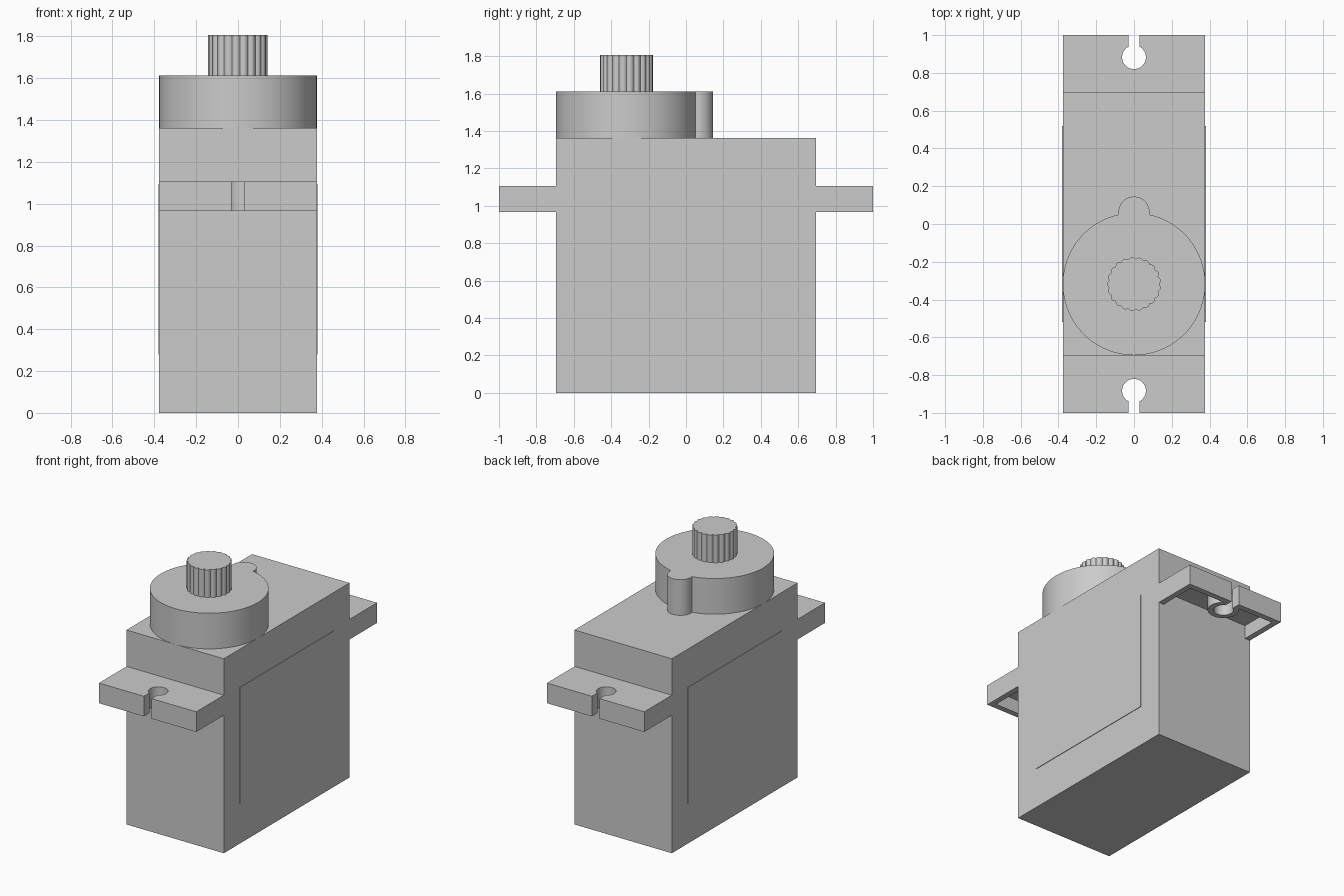
import bpy, bmesh
from math import sin, cos, pi, radians, asin, acos, sqrt

if "Cube" in bpy.data.objects:
    bpy.data.objects.remove(bpy.data.objects["Cube"])

W, L = 0.377, 0.695          # half width and half length of the case
GEAR_Y = -0.318              # output shaft position


def prism(name, outline, z0, z1, smooth=True):
    """Extrude a closed xy outline from z0 to z1."""
    bm = bmesh.new()
    face = bm.faces.new([bm.verts.new((x, y, z0)) for x, y in outline])
    top = bmesh.ops.extrude_face_region(bm, geom=[face])["geom"]
    for v in top:
        if isinstance(v, bmesh.types.BMVert):
            v.co.z = z1
    bmesh.ops.recalc_face_normals(bm, faces=bm.faces)
    mesh = bpy.data.meshes.new(name)
    bm.to_mesh(mesh)
    bm.free()
    if smooth:
        mesh.shade_smooth()
        mesh.set_sharp_from_angle(angle=radians(30))
    ob = bpy.data.objects.new(name, mesh)
    bpy.context.collection.objects.link(ob)
    return ob


def box(name, x0, x1, y0, y1, z0, z1):
    return prism(name, [(x0, y0), (x1, y0), (x1, y1), (x0, y1)], z0, z1, False)


def arc(cx, cy, r, a0, a1, n):
    return [(cx + r * cos(a0 + (a1 - a0) * i / n),
             cy + r * sin(a0 + (a1 - a0) * i / n)) for i in range(n + 1)]


def subtract(target, cutter):
    mod = target.modifiers.new("cut", 'BOOLEAN')
    mod.operation, mod.solver, mod.object = 'DIFFERENCE', 'EXACT', cutter
    cutter.hide_render = True
    cutter.hide_set(True)


def mirror(ob, axis):
    mod = ob.modifiers.new("mirror", 'MIRROR')
    mod.use_axis = [i == axis for i in range(3)]
    mod.use_mirror_merge = False


# Main case
box("case", -W, W, -L, L, 0, 1.362)

# Thin side stickers
sticker = box("side_sticker", W - 0.01, W + 0.004, -0.52, 0.52, 0.28, 1.095)
mirror(sticker, 0)

# Mounting ears: hollow underneath, ring around a keyhole slot
HOLE_Y, HOLE_R, SLOT = 0.883, 0.063, 0.03
ear = box("mounting_ear", -W, W, L - 0.005, 1.0, 0.966, 1.107)
pocket = box("pocket_cutter", -W + 0.04, W - 0.04, L, 0.96, 0.9, 1.06)
boss = prism("boss_cutter", arc(0, HOLE_Y, 0.1, 0, 2 * pi * 47 / 48, 47), 0.85, 1.2)
subtract(pocket, boss)
subtract(ear, pocket)
a = acos(SLOT / HOLE_R)
keyhole = prism("keyhole_cutter",
                arc(0, HOLE_Y, HOLE_R, pi - a, 2 * pi + a, 32)
                + [(SLOT, 1.1), (-SLOT, 1.1)], 0.8, 1.3)
subtract(ear, keyhole)
mirror(ear, 1)

# Round gear housing with a small bump behind it
R, r, d = W, 0.083, 0.38
along = (d * d + R * R - r * r) / (2 * d)
half = sqrt(R * R - along * along)
big = asin(half / R)
small = asin((along - d) / r)
outline = arc(0, GEAR_Y, R, pi / 2 + big, 2.5 * pi - big, 80)
outline += arc(0, GEAR_Y + d, r, small, pi - small, 24)[1:-1]
prism("gear_housing", outline, 1.355, 1.612)

# Splined output shaft
TEETH, STEPS = 21, 6
spline = []
for i in range(TEETH * STEPS):
    t = 2 * pi * i / (TEETH * STEPS)
    rad = 0.133 + 0.01 * abs(sin(TEETH * t / 2))
    spline.append((rad * cos(t), GEAR_Y + rad * sin(t)))
prism("output_shaft", spline, 1.605, 1.806)
